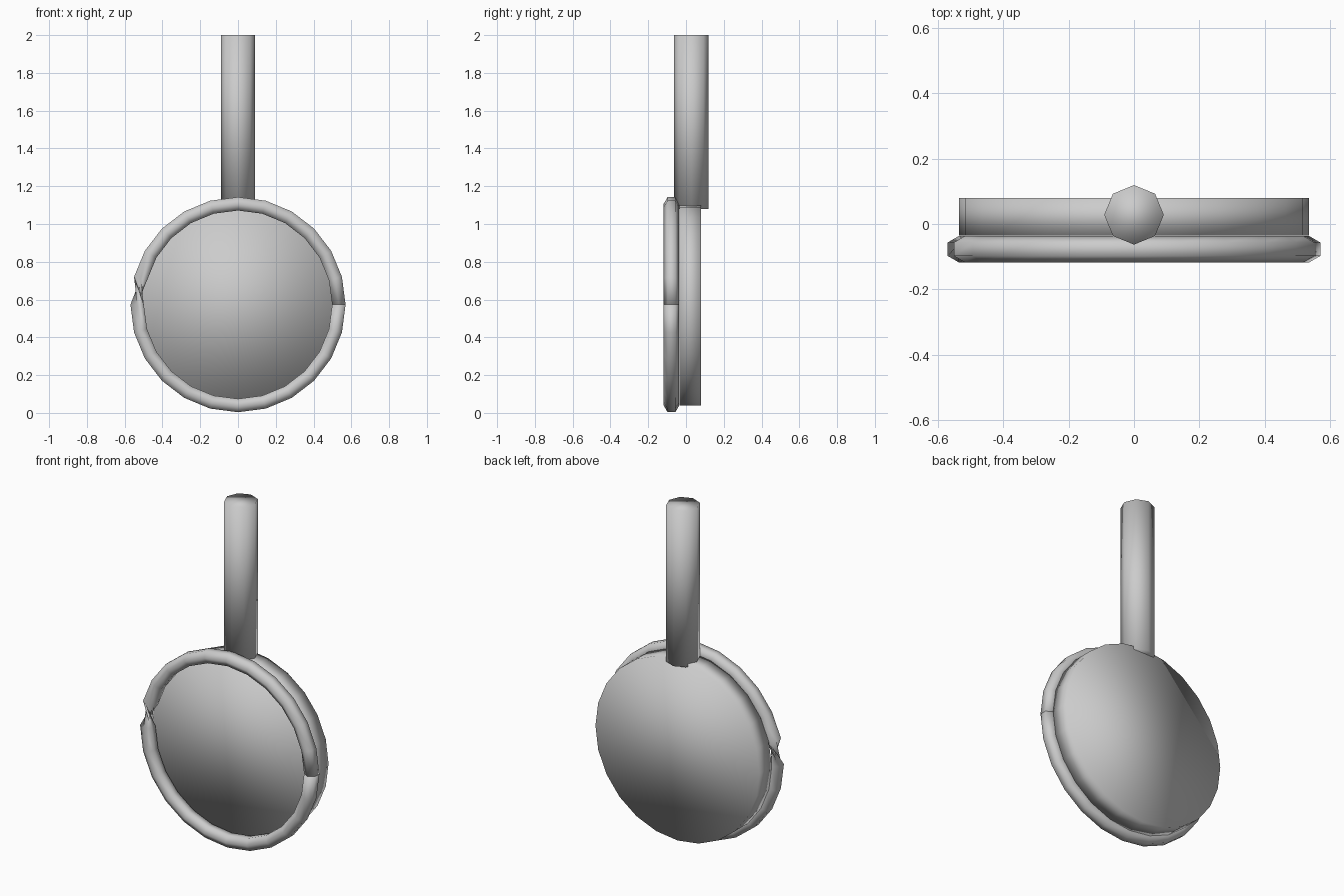
import bpy, bmesh
from math import sin, cos, pi, radians
from mathutils import Matrix, Vector

if "Cube" in bpy.data.objects:
    bpy.data.objects.remove(bpy.data.objects["Cube"])

grey = bpy.data.materials.new("plain grey")
grey.use_nodes = True
colour = (0.6, 0.6, 0.6, 1)
grey.diffuse_color = colour
grey.node_tree.nodes["Principled BSDF"].inputs["Base Color"].default_value = colour

CENTRE = Vector((0, -0.077, 0.573))
RADIUS = 0.534
SEGMENTS = 24


def finish(name, bm):
    bmesh.ops.recalc_face_normals(bm, faces=bm.faces)
    for face in bm.faces:
        face.smooth = True
    mesh = bpy.data.meshes.new(name)
    bm.to_mesh(mesh)
    bm.free()
    mesh.materials.append(grey)
    obj = bpy.data.objects.new(name, mesh)
    bpy.context.collection.objects.link(obj)


def cylinder(name, sides, radius, depth, matrix):
    bm = bmesh.new()
    bmesh.ops.create_cone(bm, cap_ends=True, segments=sides, radius1=radius,
                          radius2=radius, depth=depth, matrix=matrix)
    finish(name, bm)


# Round body, lying against the back of the rim
cylinder("disc", SEGMENTS, RADIUS, 0.115,
         Matrix.Translation((0, 0.0225, CENTRE.z)) @ Matrix.Rotation(radians(90), 4, 'X'))

# Eight-sided handle
cylinder("handle", 8, 0.091, 0.92,
         Matrix.Translation((0, 0.028, 1.54)) @ Matrix.Rotation(radians(90), 4, 'Z'))

# Six-sided rim tube, split on the left and half-twisted on the right
bm = bmesh.new()
rings = []
for i in range(SEGMENTS + 1):
    a = 2 * pi * i / SEGMENTS
    out = Vector((cos(a), 0, sin(a)))
    twist = pi if i >= SEGMENTS // 2 else 0
    ring = []
    for k in range(6):
        b = 2 * pi * k / 6 + twist
        offset = out * sin(b) + Vector((0, cos(b), 0))
        ring.append(bm.verts.new(CENTRE + out * RADIUS + offset * 0.041))
    rings.append(ring)
for r, s in zip(rings, rings[1:]):
    for k in range(6):
        n = (k + 1) % 6
        bm.faces.new((r[k], r[n], s[n], s[k]))
bm.faces.new(rings[0])
bm.faces.new(rings[-1])
finish("rim", bm)
